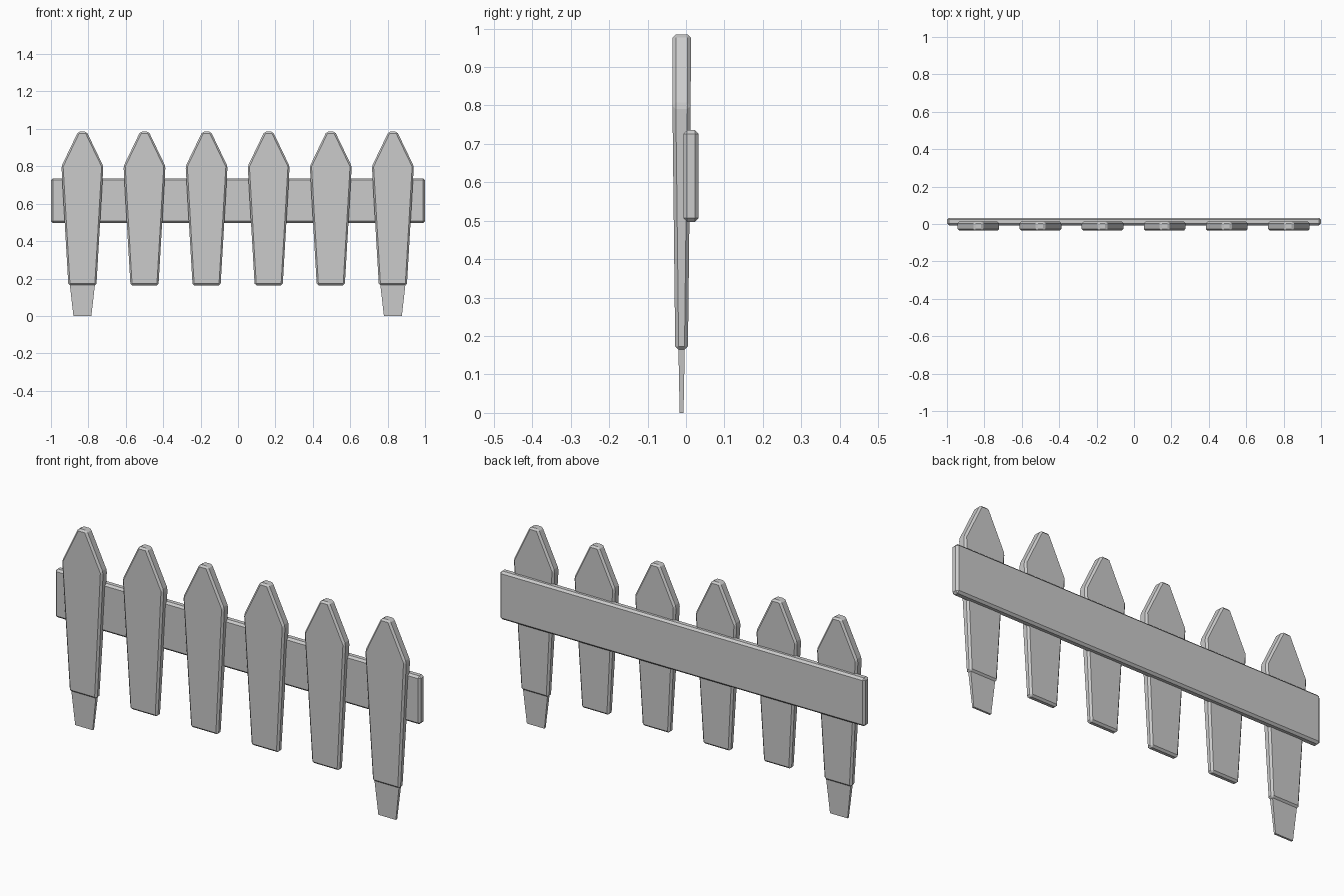
import bpy

if "Cube" in bpy.data.objects:
    bpy.data.objects.remove(bpy.data.objects["Cube"])

YC = -0.0115   # centre plane of the pickets


def slab(name, rings, bevel=0.0):
    """Solid from an outline of (x, z, half_thickness), centred on rings' y."""
    outline, loc = rings
    n = len(outline)
    verts = [(x, -t, z) for x, z, t in outline] + [(x, t, z) for x, z, t in outline]
    faces = [tuple(range(n)), tuple(reversed(range(n, 2 * n)))]
    faces += [(i, i + n, (i + 1) % n + n, (i + 1) % n) for i in range(n)]
    mesh = bpy.data.meshes.new(name)
    mesh.from_pydata(verts, [], faces)
    mesh.update()
    obj = bpy.data.objects.new(name, mesh)
    obj.location = loc
    bpy.context.collection.objects.link(obj)
    if bevel:
        mod = obj.modifiers.new("chamfer", 'BEVEL')
        mod.width = bevel
        mod.segments = 1
        mod.limit_method = 'ANGLE'
        mod.angle_limit = 0.3
    return obj


def symmetric(half):
    """Mirror a right-hand profile (bottom to top) into a closed outline."""
    return half + [(-x, z, t) for x, z, t in reversed(half)]


# Pointed pickets, tapering in width and thickness toward the bottom
picket = symmetric([(0.075, 0.164, 0.0165), (0.112, 0.80, 0.024), (0.023, 0.985, 0.024)])
# Narrow stakes under the two end pickets
foot = symmetric([(0.048, 0.0, 0.005), (0.067, 0.166, 0.0082)])

for i in range(6):
    x = -0.002 + 0.332 * (i - 2.5)
    slab(f"picket_{i + 1}", (picket, (x, YC, 0)), 0.009)
    if i in (0, 5):
        slab(f"foot_{i + 1}", (foot, (x, YC, 0)))

# Cross rail behind the pickets
rail = symmetric([(1.0, 0.497, 0.02), (1.0, 0.736, 0.02)])
slab("rail", (rail, (0, 0.013, 0)), 0.01)
